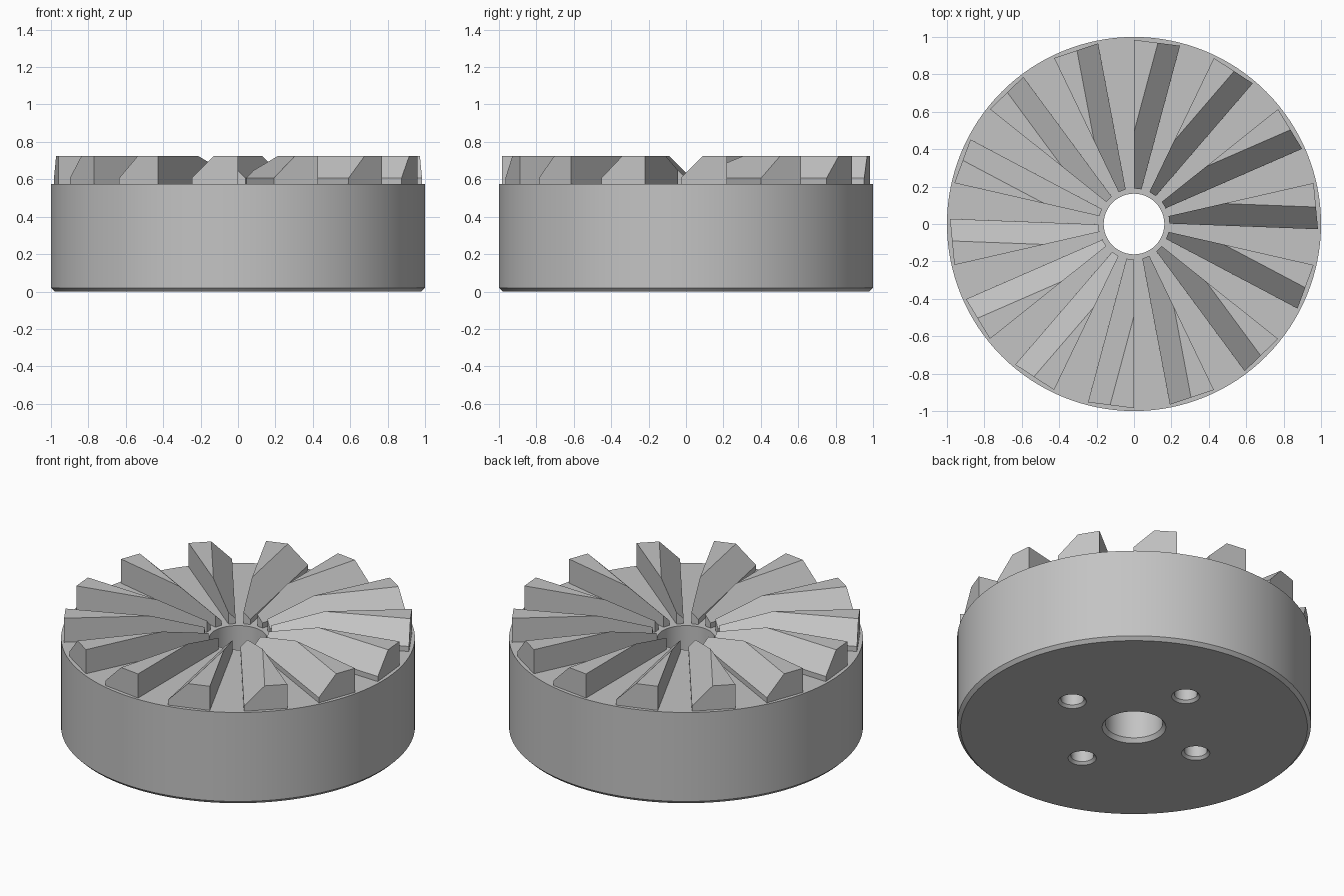
import bpy, bmesh, math
from mathutils import Vector

if "Cube" in bpy.data.objects:
    bpy.data.objects.remove(bpy.data.objects["Cube"])

steel = bpy.data.materials.new("grey steel")
steel.diffuse_color = (0.55, 0.55, 0.55, 1)
steel.use_nodes = True
steel.node_tree.nodes["Principled BSDF"].inputs["Base Color"].default_value = steel.diffuse_color

TEETH = 14
FLOOR, SIDE_TOP, TOP = 0.575, 0.607, 0.725


def make_object(name, bm):
    bmesh.ops.recalc_face_normals(bm, faces=bm.faces[:])
    mesh = bpy.data.meshes.new(name)
    bm.to_mesh(mesh)
    bm.free()
    mesh.materials.append(steel)
    ob = bpy.data.objects.new(name, mesh)
    bpy.context.collection.objects.link(ob)
    return ob


def lathe(name, profile, segments, centres=((0, 0),), closed=True):
    """Revolve an (r, z) profile around each centre; r = 0 is a pole."""
    bm = bmesh.new()
    for cx, cy in centres:
        rings = []
        for r, z in profile:
            if r == 0:
                rings.append([bm.verts.new((cx, cy, z))] * segments)
                continue
            rings.append([bm.verts.new((cx + r * math.cos(2 * math.pi * i / segments),
                                        cy + r * math.sin(2 * math.pi * i / segments), z))
                          for i in range(segments)])
        pairs = list(zip(rings, rings[1:]))
        if closed:
            pairs.append((rings[-1], rings[0]))
        for a, b in pairs:
            for i in range(segments):
                j = (i + 1) % segments
                loop = list(dict.fromkeys((a[i], a[j], b[j], b[i])))
                bm.faces.new(loop)
    return make_object(name, bm)


# Hub disc with a chamfered bottom edge and a countersunk centre bore
body = lathe("hub_body", [(0.18, 0), (0.98, 0), (1, 0.02), (1, FLOOR),
                          (0.162, FLOOR), (0.162, 0.025)], 128)

# Four blind countersunk bolt holes in the underside
centres = [(0.455 * math.cos(k * math.pi / 2), 0.455 * math.sin(k * math.pi / 2))
           for k in range(4)]
cutter = lathe("bolt_hole_cutter", [(0, -0.02), (0.1, -0.02), (0.065, 0.015),
                                    (0.065, 0.36), (0, 0.4)], 32, centres, closed=False)
cutter.hide_render = True
mod = body.modifiers.new("bolt_holes", 'BOOLEAN')
mod.operation, mod.solver, mod.object = 'DIFFERENCE', 'EXACT', cutter
bpy.context.view_layer.objects.active = body
body.select_set(True)
bpy.ops.object.modifier_apply(modifier=mod.name)
bpy.data.objects.remove(cutter)
bpy.ops.object.shade_smooth_by_angle(angle=math.radians(25))

# Clutch tooth: one upright radial wall, the other side bevelled at 45 degrees
A, B = Vector((0, -0.19)), Vector((0, -0.985))           # upright wall, inner and outer
D, C = Vector((-0.04, -0.185)), Vector((-0.246, -0.953))  # bevelled side, inner and outer
along = (C - D).normalized()


def distance(p):
    """Distance of a point from the bevelled side."""
    q = p - D
    return abs(q.x * along.y - q.y * along.x)


rise = TOP - SIDE_TOP
E = C.lerp(B, rise / distance(B))                                      # bevel top, outer end
F = A.lerp(B, (rise - distance(A)) / (distance(B) - distance(A)))      # bevel top meets wall

bm = bmesh.new()


def vert(p, z):
    return bm.verts.new((p.x, p.y, z))


a, b, c, d = [vert(p, FLOOR - 0.01) for p in (A, B, C, D)]
c1, d1 = vert(C, SIDE_TOP), vert(D, SIDE_TOP)
a1 = vert(A, SIDE_TOP + distance(A))
b1, e, f = vert(B, TOP), vert(E, TOP), vert(F, TOP)
for loop in ((a, b, b1, f, a1), (b, c, c1, e, b1), (c1, d1, a1, f, e),
             (c, d, d1, c1), (d, a, a1, d1), (f, b1, e), (a, d, c, b)):
    bm.faces.new(loop)
tooth = make_object("tooth_1", bm)

# Ring of teeth
for k in range(1, TEETH):
    ob = bpy.data.objects.new(f"tooth_{k + 1}", tooth.data)
    ob.rotation_euler.z = 2 * math.pi * k / TEETH
    bpy.context.collection.objects.link(ob)
